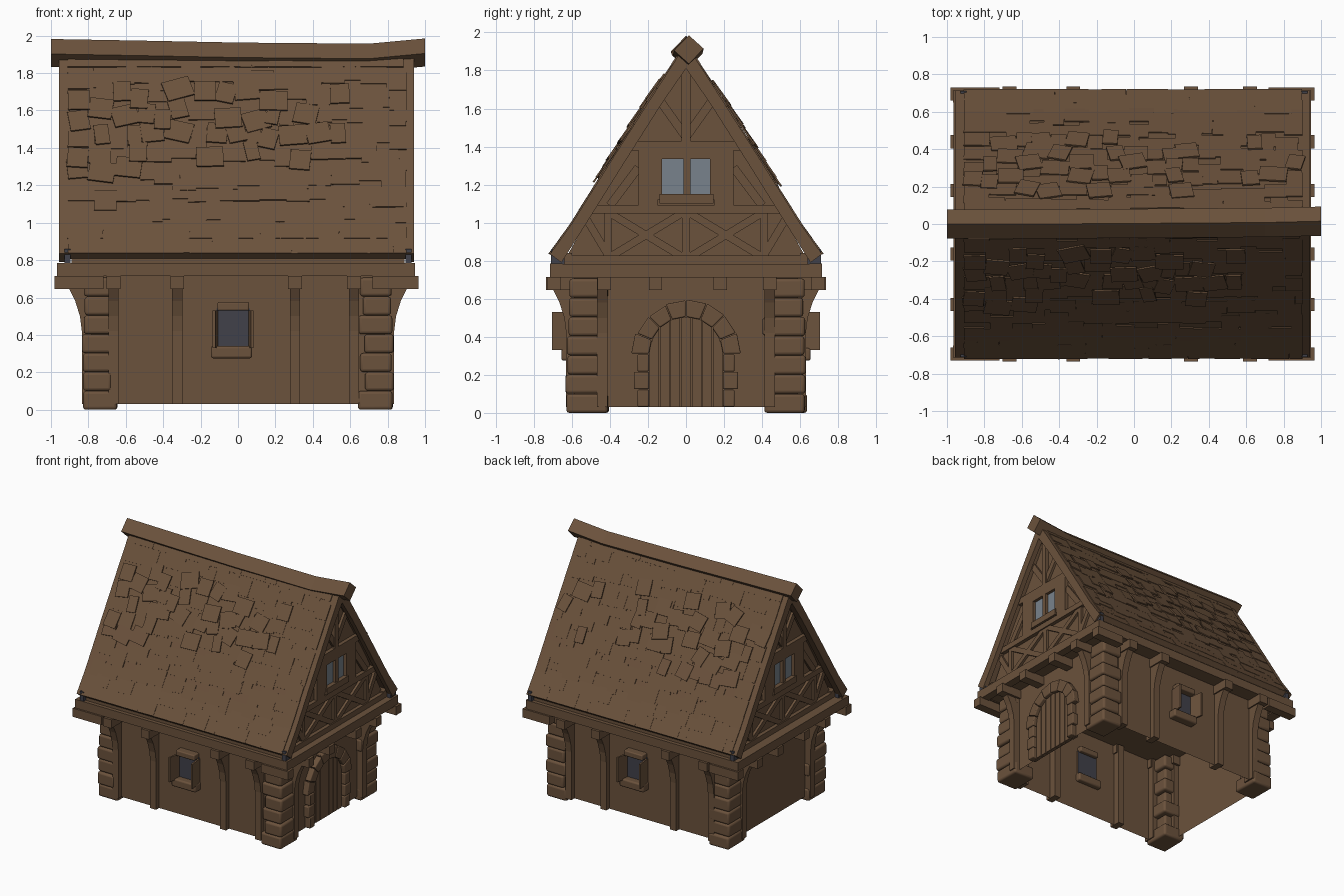
import bpy, bmesh, random
from math import cos, sin, pi, atan2
from mathutils import Matrix, Vector

random.seed(4)
cube = bpy.data.objects.get("Cube")
if cube:
    bpy.data.objects.remove(cube)


def material(name, rgb):
    m = bpy.data.materials.new(name)
    m.use_nodes = True
    m.diffuse_color = (*rgb, 1)
    m.node_tree.nodes["Principled BSDF"].inputs["Base Color"].default_value = (*rgb, 1)
    return m


BROWN = material("warm brown", (0.147, 0.084, 0.045))
GLASS = material("pale glass", (0.19, 0.225, 0.265))
SLATE = material("dark glass", (0.052, 0.053, 0.068))


def finish(name, bm, mat=BROWN, bevel=0):
    bmesh.ops.recalc_face_normals(bm, faces=bm.faces)
    me = bpy.data.meshes.new(name)
    bm.to_mesh(me)
    bm.free()
    me.materials.append(mat)
    ob = bpy.data.objects.new(name, me)
    bpy.context.collection.objects.link(ob)
    if bevel:
        mod = ob.modifiers.new("rounding", "BEVEL")
        mod.width, mod.segments = bevel, 3
        bpy.context.view_layer.objects.active = ob
        bpy.ops.object.select_all(action="DESELECT")
        ob.select_set(True)
        bpy.ops.object.shade_smooth_by_angle(angle=0.9)
    return ob


def add_box(bm, lo, hi, turn=Matrix()):
    lo, hi = Vector(lo), Vector(hi)
    mat = Matrix.Translation((lo + hi) / 2) @ turn @ Matrix.Diagonal((*(hi - lo), 1))
    bmesh.ops.create_cube(bm, size=1, matrix=mat)


def box(name, lo, hi, mat=BROWN, bevel=0):
    bm = bmesh.new()
    add_box(bm, lo, hi)
    return finish(name, bm, mat, bevel)


def add_prism(bm, outline, lo, hi, frame=lambda a, b, d: (d, a, b)):
    """Extrude a flat outline; by default it lies in y-z and runs along x."""
    rings = [[bm.verts.new(frame(a, b, d)) for a, b in outline] for d in (lo, hi)]
    bm.faces.new(rings[0])
    bm.faces.new(rings[1])
    for i in range(len(outline)):
        j = (i + 1) % len(outline)
        bm.faces.new((rings[0][i], rings[0][j], rings[1][j], rings[1][i]))


def prism(name, outline, lo, hi, mat=BROWN, **kw):
    bm = bmesh.new()
    add_prism(bm, outline, lo, hi, **kw)
    return finish(name, bm, mat)


def bar(bm, p, q, width, lo, hi):
    """Straight timber between two y-z points."""
    p, q = Vector(p), Vector(q)
    d = (q - p).normalized() * width / 2
    n = Vector((-d.y, d.x))
    add_prism(bm, [p + n, q + n, q - n, p - n], lo, hi)


# Ground floor walls, open underneath
bm = bmesh.new()
add_box(bm, (-0.785, -0.59, 0.03), (0.785, 0.59, 0.72))
bmesh.ops.delete(bm, geom=[f for f in bm.faces if abs(f.normal.z) > 0.5], context="FACES")
finish("plaster_walls", bm)

# Overhanging floor
box("upper_floor", (-0.93, -0.68, 0.72), (0.92, 0.68, 0.78))
for s in (-1, 1):
    box("long_sill_beam", (-0.968, s * 0.65, 0.715), (0.945, s * 0.715, 0.785))
    box("end_sill_beam", (s * 0.955 - 0.01, -0.71, 0.71), (s * 0.88, 0.71, 0.783))
    box("wall_plate", (-0.89, s * 0.6, 0.78), (0.89, s * 0.685, 0.84))

# Corner stones
for sx in (-1, 1):
    for sy in (-1, 1):
        bm = bmesh.new()
        for row in range(7):
            r = lambda: random.uniform(-0.007, 0.007)
            wide = 0.025 * (row % 2 == 0)
            z = row * 0.101
            ox, oy = 0.83 + r() - row * 0.001, 0.63 + r() - row * 0.002
            ix, iy = 0.672 - wide + r(), 0.435 - wide + r()
            add_box(bm, (sx * ox, sy * oy, z), (sx * ix, sy * iy, z + 0.1),
                    Matrix.Rotation(r() * 2, 4, "Z"))
        finish("corner_stones", bm, bevel=0.016)

# Curved posts and joist ends
CURVE = [(-0.05, 0.03), (0.045, 0.03), (0.045, 0.42), (0.055, 0.5), (0.08, 0.58),
         (0.115, 0.65), (0.115, 0.71), (-0.05, 0.71)]
for s in (-1, 1):
    for x in (-0.665, -0.325, 0.305, 0.62):
        prism("side_post", CURVE, x - 0.027, x + 0.027,
              frame=lambda a, b, d: (d, s * (0.585 + a), b))
        box("side_joist", (x - 0.037, s * 0.55, 0.645), (x + 0.037, s * 0.735, 0.715))
    for y in (-0.44, 0.44):
        prism("end_post", CURVE, y - 0.027, y + 0.027,
              frame=lambda a, b, d: (s * (0.79 + a), d, b))
    for y in (-0.695, -0.43, -0.16, 0.18, 0.44, 0.695):
        box("end_joist", (s * 0.72, y - 0.035, 0.645), (s * 0.972 - 0.008, y + 0.035, 0.715))

# Side windows, the back one turned half a circle
for s in (1, -1):
    def part(name, x0, y0, z0, x1, y1, z1, mat=BROWN, bevel=0):
        box(name, (s * x0, s * y0, z0), (s * x1, s * y1, z1), mat, bevel)
    part("side_window_glass", -0.115, -0.598, 0.33, 0.065, -0.58, 0.54, SLATE)
    part("window_lintel", -0.11, -0.65, 0.53, 0.06, -0.55, 0.575, bevel=0.008)
    part("window_sill", -0.145, -0.655, 0.275, 0.075, -0.55, 0.34, bevel=0.012)
    for x, lean in ((-0.12, -0.13), (0.068, 0.13)):
        bm = bmesh.new()
        add_box(bm, (s * x - 0.007, s * -0.705, 0.33), (s * x + 0.007, s * -0.58, 0.53),
                Matrix.Rotation(lean, 4, "Z"))
        finish("window_shutter", bm)

# Arched door
CY, SPRING, RAD = 0.0, 0.31, 0.195
bm = bmesh.new()
top = lambda y: SPRING + max(0.0, RAD ** 2 - (y - CY) ** 2) ** 0.5
STEP = 2 * RAD / 7
for i in range(7):
    y0 = CY - RAD + i * STEP + 0.003
    y1 = y0 + STEP - 0.006
    ym = (y0 + y1) / 2
    add_prism(bm, [(y0, 0.03), (y1, 0.03), (y1, top(y1)), (ym, top(ym)), (y0, top(y0))],
              0.77, 0.8)
finish("door_planks", bm)
bm = bmesh.new()
for i in range(8):
    a0, a1 = pi * (i + 0.02) / 8, pi * (i + 0.98) / 8
    out = 0.282 + random.uniform(-0.008, 0.008)
    add_prism(bm, [(CY + r * cos(a), SPRING + r * sin(a))
                   for r, a in ((RAD, a0), (out, a0), (out, a1), (RAD, a1))], 0.76, 0.83)
for s in (-1, 1):
    for i in range(3):
        out = 0.255 + 0.018 * (i % 2)
        add_box(bm, (0.76, CY + s * RAD, 0.032 + i * 0.093),
                (0.83, CY + s * out, 0.122 + i * 0.093))
finish("door_arch_stones", bm, bevel=0.007)

# Roof sheet with flared eaves
SLOPE = [(0.715, 0.835), (0.6, 0.995), (0.4, 1.315), (0.2, 1.63), (0, 1.94)]
mirror = lambda pts: pts + [(-y, z) for y, z in reversed(pts[:-1])]
under = [(y - 0.035, z - 0.03) for y, z in SLOPE[:-1]] + [(0, 1.88)]
prism("roof_sheet", mirror(SLOPE) + mirror(under)[::-1], -0.92, 0.905)

# Shingles follow the slope, some knocked askew
for s in (-1, 1):
    bm = bmesh.new()
    for (y0, z0), (y1, z1) in zip(SLOPE, SLOPE[1:]):
        low = y0 > 0.65
        rows = 2 if low else 3
        ang = atan2(z1 - z0, y0 - y1)
        for row in range(rows):
            t = (row + (0.62 if low else 0.45)) / rows
            y, z = y0 + (y1 - y0) * t, z0 + (z1 - z0) * t
            x = -0.91
            while x < 0.87:
                w = min(random.uniform(0.07, 0.15), 0.9 - x)
                messy = 1.2 < z < 1.75 and random.random() < (0.6 if x < 0.25 else 0.15)
                skew = random.gauss(0, 0.16 if messy else 0.008)
                drop = 0 if low or z > 1.8 else random.uniform(-0.04, 0.04)
                lift = random.uniform(0.008, 0.02) if messy else random.uniform(0, 0.003)
                turn = (Matrix.Translation((x + w / 2, s * (y + lift * sin(ang)), z + lift * cos(ang)))
                        @ Matrix.Rotation(-s * (ang - (0.05 if messy else 0.012)), 4, "X")
                        @ Matrix.Rotation(skew, 4, "Z")
                        @ Matrix.Translation((0, s * drop, 0))
                        @ Matrix.Diagonal((w, 0.125, 0.009, 1)))
                bmesh.ops.create_cube(bm, size=1, matrix=turn)
                x += w
    finish("roof_shingles", bm)

# Ridge beam, slightly sagging
bm = bmesh.new()
rings = []
for x, y, z in ((-1, 0, 1.907), (-0.5, 0, 1.898), (0, 0.003, 1.888), (0.7, 0.008, 1.882), (1, 0.015, 1.91)):
    rings.append([bm.verts.new((x, y + a, z + b)) for a, b in
                  ((0, 0.075), (0.078, 0.005), (0, -0.075), (-0.078, -0.005))])
for a, b in zip(rings, rings[1:]):
    for i in range(4):
        j = (i + 1) % 4
        bm.faces.new((a[i], a[j], b[j], b[i]))
bm.faces.new(rings[0])
bm.faces.new(rings[-1])
finish("ridge_beam", bm)

# Gable ends
inner = [(0.655, 0.79)] + [(y - 0.075, z) for y, z in SLOPE[1:-1]] + [(0, 1.81)]
for s in (-1, 1):
    prism("gable_wall", [(-0.65, 0.78), (0.65, 0.78), (0.39, 1.25), (0, 1.88), (-0.39, 1.25)],
          s * 0.84, s * 0.86)
    prism("barge_board", mirror(SLOPE) + mirror(inner)[::-1], s * 0.9, s * 0.948 - 0.008)
    lo, hi = s * 0.85, s * 0.89
    thin = s * 0.88
    bm = bmesh.new()
    bar(bm, (-0.5, 1.07), (0.5, 1.07), 0.045, lo, hi)
    bar(bm, (-0.3, 1.405), (0.3, 1.405), 0.05, lo, hi)
    bar(bm, (-0.62, 0.805), (0.62, 0.805), 0.045, lo, hi)
    bar(bm, (0, 1.43), (0, 1.84), 0.045, lo, hi)
    for m in (-1, 1):
        bar(bm, (m * 0.2, 1.09), (m * 0.2, 1.38), 0.1, lo, hi)
        bar(bm, (0, 1.45), (m * 0.15, 1.66), 0.045, lo, thin)
        bar(bm, (m * 0.25, 1.29), (m * 0.4, 1.09), 0.045, lo, thin)
        bar(bm, (m * 0.02, 0.82), (m * 0.4, 1.05), 0.04, lo, thin)
        bar(bm, (m * 0.02, 1.05), (m * 0.4, 0.82), 0.04, lo, thin)
        bar(bm, (m * 0.41, 0.83), (m * 0.53, 1.03), 0.04, lo, thin)
        bar(bm, (m * 0.41, 0.82), (m * 0.41, 1.05), 0.035, lo, thin)
    bar(bm, (0, 0.82), (0, 1.05), 0.04, lo, thin)
    # window frame
    bar(bm, (-0.14, 1.125), (0.145, 1.125), 0.05, lo, s * 0.9)
    bar(bm, (-0.15, 1.36), (0.15, 1.36), 0.05, lo, hi)
    bar(bm, (0.005, 1.14), (0.005, 1.34), 0.035, lo, hi)
    for m in (-1, 1):
        bar(bm, (m * 0.143, 1.12), (m * 0.143, 1.36), 0.035, lo, hi)
    finish("gable_timbers", bm)
    box("gable_glass", (s * 0.855, -0.13, 1.14), (s * 0.866, 0.13, 1.34), GLASS)
    for m in (-1, 1):
        box("eave_flashing", (s * 0.895, m * 0.64, 0.78), (s * 0.928, m * 0.71, 0.86), SLATE)
